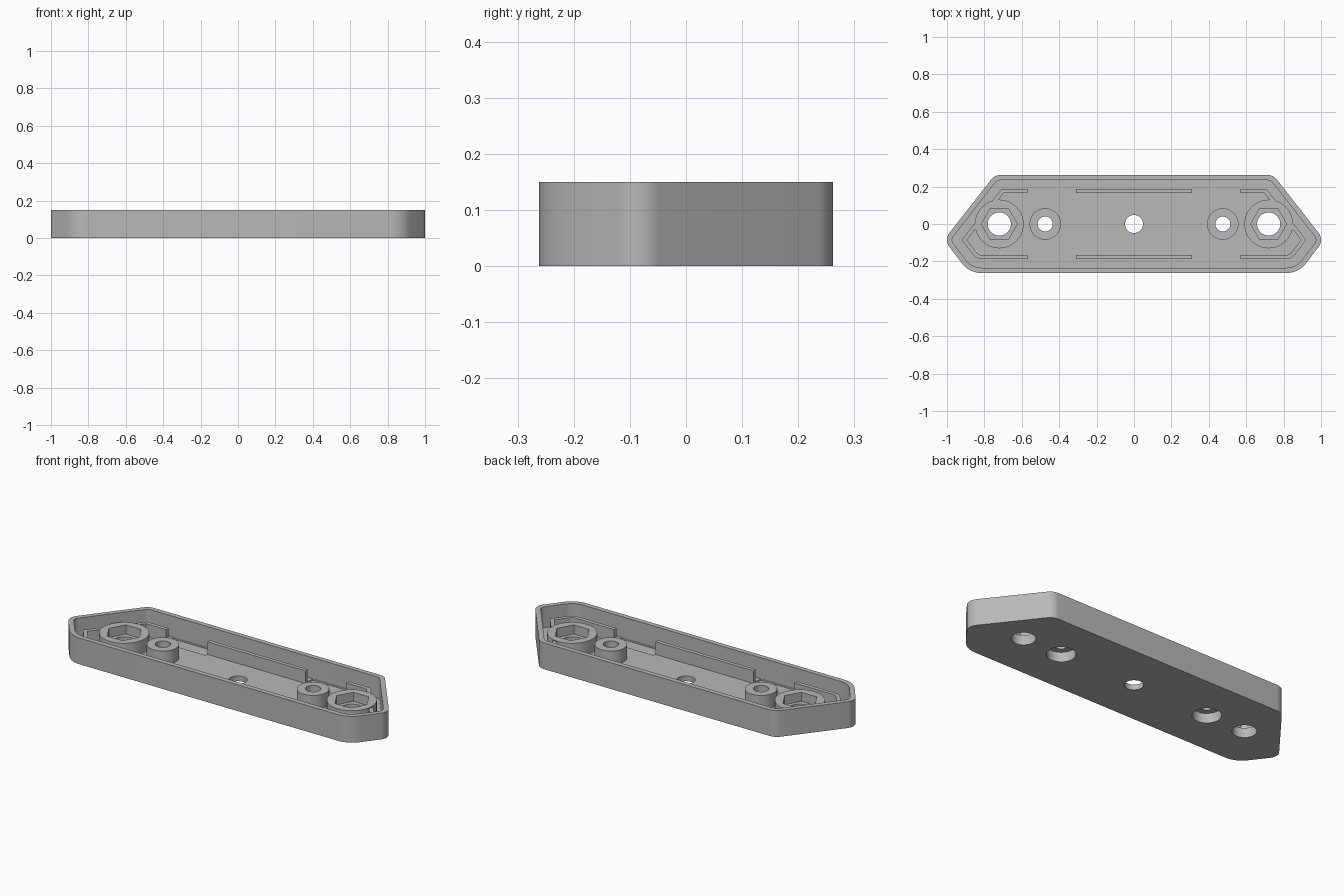
import bpy, bmesh, math
from mathutils import Vector

old = bpy.data.objects.get("Cube")
if old:
    bpy.data.objects.remove(old)

HEIGHT, FLOOR, RIDGE_TOP, BOSS_TOP = 0.15, 0.03, 0.102, 0.107
BIG_X, SMALL_X = 0.72, 0.475

grey = bpy.data.materials.new("plain grey")
grey.use_nodes = True
colour = (0.48, 0.48, 0.48, 1)
grey.diffuse_color = colour
grey.node_tree.nodes["Principled BSDF"].inputs["Base Color"].default_value = colour

# Sharp corners of the six-sided outline on the +x side: x, y, rounding radius
HALF = [(0.88, -0.262, 0.13), (1.016, -0.085, 0.06), (0.745, 0.262, 0.065)]
CORNERS = HALF + [(-x, y, r) for x, y, r in reversed(HALF)]


def outline(inset, steps=10):
    """Rounded outline moved inwards by a distance."""
    points = []
    n = len(CORNERS)
    for i, (x, y, r) in enumerate(CORNERS):
        here = Vector((x, y))
        before = (here - Vector(CORNERS[i - 1][:2])).normalized()
        after = (Vector(CORNERS[(i + 1) % n][:2]) - here).normalized()
        turn = before.angle(after)
        inward = (after - before).normalized()
        corner = here + inward * inset / math.cos(turn / 2)
        radius = r - inset
        if radius < 0.005:
            points.append(corner)
            continue
        centre = corner + inward * radius / math.cos(turn / 2)
        start = math.atan2(before.y, before.x) - math.pi / 2
        for k in range(steps + 1):
            a = start + turn * k / steps
            points.append(centre + radius * Vector((math.cos(a), math.sin(a))))
    return points


def circle(x, radius, sides=48):
    return [Vector((x + radius * math.cos(math.tau * k / sides),
                    radius * math.sin(math.tau * k / sides))) for k in range(sides)]


def box(x0, x1, y0, y1):
    return [Vector(p) for p in ((x0, y0), (x1, y0), (x1, y1), (x0, y1))]


def prism(name, points, z0, z1):
    """Upright solid from a counter-clockwise profile."""
    bm = bmesh.new()
    base = bm.faces.new([bm.verts.new((p.x, p.y, z0)) for p in points])
    top = bmesh.ops.extrude_face_region(bm, geom=[base])["geom"]
    bmesh.ops.translate(bm, vec=(0, 0, z1 - z0),
                        verts=[v for v in top if isinstance(v, bmesh.types.BMVert)])
    bmesh.ops.recalc_face_normals(bm, faces=bm.faces)
    mesh = bpy.data.meshes.new(name)
    bm.to_mesh(mesh)
    bm.free()
    mesh.materials.append(grey)
    obj = bpy.data.objects.new(name, mesh)
    bpy.context.scene.collection.objects.link(obj)
    return obj


def activate(obj):
    bpy.ops.object.select_all(action='DESELECT')
    obj.select_set(True)
    bpy.context.view_layer.objects.active = obj


def cut(obj, points, z0, z1):
    cutter = prism("cutter", points, z0, z1)
    cutter.hide_render = True
    mod = obj.modifiers.new("cut", 'BOOLEAN')
    mod.operation = 'DIFFERENCE'
    mod.solver = 'EXACT'
    mod.object = cutter
    activate(obj)
    bpy.ops.object.modifier_apply(modifier=mod.name)
    bpy.data.objects.remove(cutter)


# Tray with hollow inside and centre hole
tray = prism("tray", outline(0), 0, HEIGHT)
cut(tray, outline(0.028), FLOOR, 0.3)
cut(tray, circle(0, 0.048), -0.1, 0.3)

# Inner ridge following the wall
ridge = prism("inner_ridge", outline(0.075), FLOOR, RIDGE_TOP)
cut(ridge, outline(0.097), -0.1, 0.3)
parts = [tray, ridge]

for side, label in ((1, "left"), (-1, "right")):
    big, small = side * BIG_X, side * SMALL_X

    # Large boss with hexagonal nut pocket
    nut_boss = prism(label + "_nut_boss", circle(big, 0.13), FLOOR, BOSS_TOP)
    cut(nut_boss, circle(big, 0.096, 6), 0.055, 0.3)
    cut(ridge, circle(big, 0.13), -0.1, 0.3)

    # Small boss with a counterbore from below
    screw_boss = prism(label + "_screw_boss", circle(small, 0.084), FLOOR, BOSS_TOP)
    for obj in (tray, screw_boss):
        cut(obj, circle(small, 0.074), -0.1, 0.055)
    cut(screw_boss, circle(small, 0.04), -0.1, 0.3)
    for obj in (tray, nut_boss):
        cut(obj, circle(big, 0.062), -0.1, 0.3)
    parts += [nut_boss, screw_boss]

    # Clip slots interrupt the ridge and sink slightly into the floor
    x0, x1 = sorted((side * 0.31, side * 0.57))
    for y0, y1 in ((0.15, 0.232), (-0.232, -0.15)):
        for obj in (tray, ridge):
            cut(obj, box(x0, x1, y0, y1), 0.022, 0.3)

for obj in parts:
    activate(obj)
    bpy.ops.object.shade_smooth_by_angle(angle=math.radians(30))
